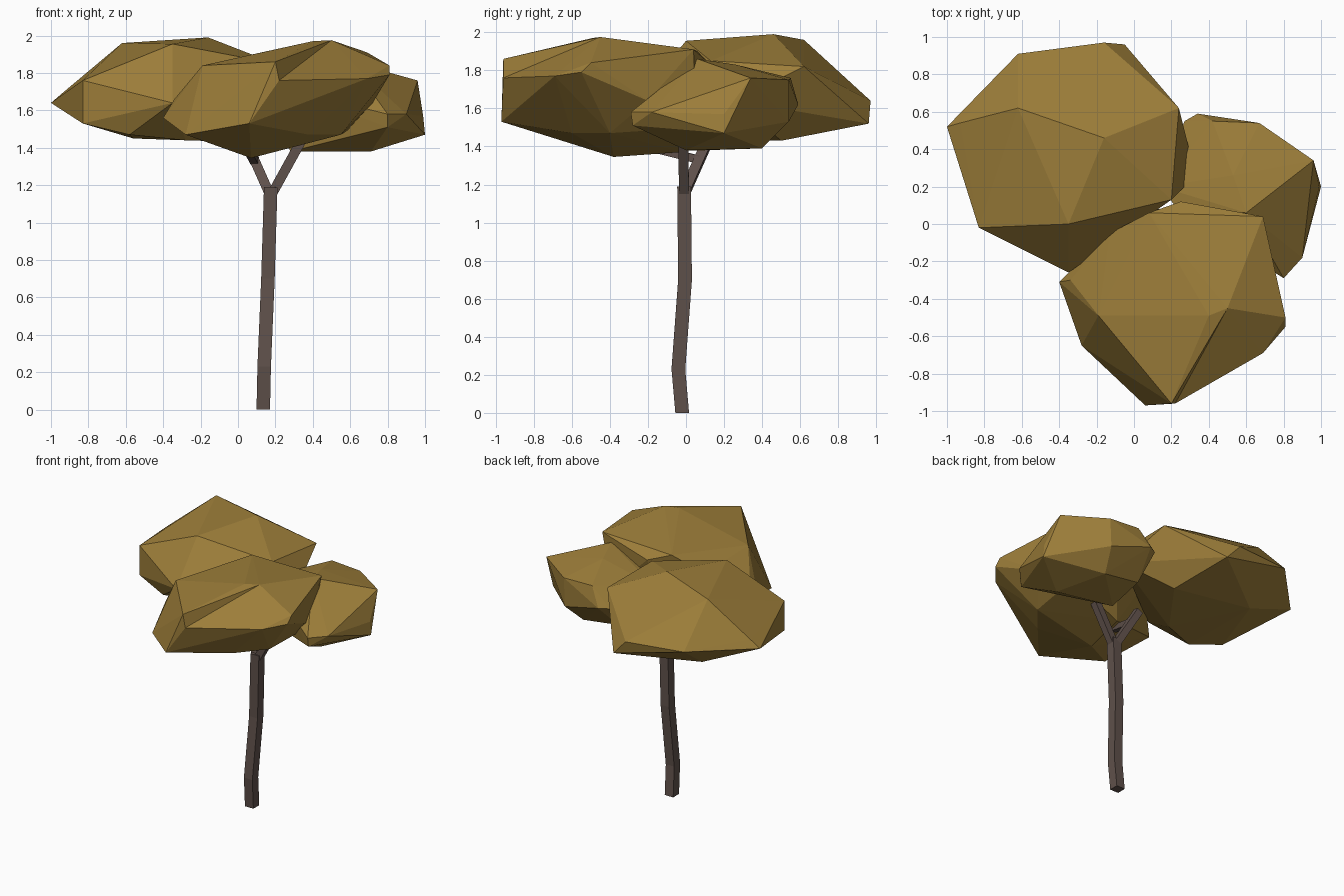
import bpy, bmesh, math
from mathutils import Vector

if "Cube" in bpy.data.objects:
    bpy.data.objects.remove(bpy.data.objects["Cube"])


def material(name, rgb):
    m = bpy.data.materials.new(name)
    m.diffuse_color = (*rgb, 1)
    m.use_nodes = True
    m.node_tree.nodes["Principled BSDF"].inputs["Base Color"].default_value = m.diffuse_color
    return m


LEAF = material("ochre_leaves", (0.34, 0.21, 0.042))
BARK = material("brown_bark", (0.115, 0.082, 0.07))


def finish(bm, name, mat):
    bmesh.ops.recalc_face_normals(bm, faces=bm.faces)
    me = bpy.data.meshes.new(name)
    bm.to_mesh(me)
    bm.free()
    me.materials.append(mat)
    ob = bpy.data.objects.new(name, me)
    bpy.context.collection.objects.link(ob)
    return ob


def clump(name, points):
    """Faceted leaf mass wrapped around a few corner points."""
    bm = bmesh.new()
    for p in points:
        bm.verts.new(p)
    r = bmesh.ops.convex_hull(bm, input=bm.verts)
    loose = {g for g in r["geom_interior"] + r["geom_unused"]
             if isinstance(g, bmesh.types.BMVert)}
    bmesh.ops.delete(bm, geom=list(loose), context='VERTS')
    return finish(bm, name, LEAF)


def limb(name, path, radius, sides=4):
    """Square tube along a path."""
    bm = bmesh.new()
    pts = [Vector(p) for p in path]
    rings = []
    for i, p in enumerate(pts):
        d = (pts[min(i + 1, len(pts) - 1)] - pts[max(i - 1, 0)]).normalized()
        if i == 0 and name == "trunk":
            d = Vector((0, 0, 1))
        ref = Vector((0, 1, 0)) if abs(d.y) < 0.9 else Vector((0, 0, 1))
        u = ref.cross(d).normalized()
        v = d.cross(u)
        ring = []
        for k in range(sides):
            a = 2 * math.pi * (k + 0.5) / sides
            ring.append(bm.verts.new(p + (u * math.cos(a) + v * math.sin(a)) * radius))
        rings.append(ring)
    for a, b in zip(rings, rings[1:]):
        for k in range(sides):
            n = (k + 1) % sides
            bm.faces.new((a[k], a[n], b[n], b[k]))
    bm.faces.new(rings[0])
    bm.faces.new(rings[-1])
    finish(bm, name, BARK)


# Trunk and forks
limb("trunk", [(0.135, -0.02, 0), (0.14, -0.04, 0.23), (0.16, -0.005, 0.7),
               (0.175, -0.01, 1.19)], 0.051)
limb("right_branch", [(0.18, -0.01, 1.15), (0.34, -0.015, 1.44)], 0.037)
limb("back_branch", [(0.17, -0.01, 1.15), (0.05, 0.11, 1.42)], 0.037)
limb("front_branch", [(0.09, 0.07, 1.33), (0.06, -0.15, 1.385)], 0.03)

# Leaf clumps
canopy = clump("canopy", [
    (-0.16, 0.46, 1.99), (-0.62, 0.62, 1.96), (-0.35, 0.0, 1.955),
    (-0.83, -0.02, 1.76), (-1.0, 0.52, 1.64), (-0.93, 0.54, 1.7),
    (-0.62, 0.91, 1.66), (-0.16, 0.97, 1.64), (-0.05, 0.96, 1.52),
    (0.24, 0.62, 1.82), (0.33, 0.26, 1.64), (0.2, 0.13, 1.85),
    (-0.83, -0.02, 1.53), (-0.58, -0.09, 1.47), (-0.35, -0.26, 1.64),
    (-0.56, 0.6, 1.45), (0.05, 0.5, 1.43), (-0.28, 0.05, 1.44)])

SHARED = [(0.08, 0.06, 1.9), (-0.19, -0.49, 1.84), (0.22, -0.96, 1.76),
          (0.06, -0.97, 1.53), (-0.28, -0.65, 1.47), (0.5, -0.45, 1.975)]
front = clump("front_leaves", SHARED + [
    (0.42, -0.47, 1.93), (0.69, 0.04, 1.91), (-0.13, -0.05, 1.77),
    (0.25, 0.12, 1.84), (-0.4, -0.31, 1.56), (-0.34, -0.3, 1.66),
    (0.81, -0.5, 1.84), (0.81, -0.55, 1.79), (0.69, -0.69, 1.77),
    (0.38, -0.6, 1.47), (0.55, -0.4, 1.47), (0.72, -0.2, 1.64),
    (0.07, -0.38, 1.345), (0.13, -0.03, 1.37), (0.6, 0.05, 1.5)])
ridge = clump("front_leaf_ridge", SHARED + [
    (0.4, -0.49, 1.97), (0.2, -0.96, 1.86), (0.42, -0.45, 1.85)])

right = clump("right_leaves", [
    (0.53, 0.26, 1.83), (0.6, 0.06, 1.86), (0.24, 0.07, 1.72),
    (0.67, 0.54, 1.75), (0.96, 0.34, 1.76), (0.99, 0.2, 1.57),
    (1.0, 0.2, 1.47), (0.9, -0.18, 1.58), (0.8, -0.29, 1.58),
    (0.8, -0.28, 1.51), (0.42, 0.55, 1.76), (0.34, 0.59, 1.62),
    (0.27, 0.55, 1.62), (0.66, 0.54, 1.53), (0.71, 0.0, 1.38),
    (0.6, 0.4, 1.39), (0.28, 0.1, 1.38), (0.3, 0.4, 1.43),
    (0.14, 0.2, 1.7)])

# Merge the clumps into one outer shell
bpy.context.view_layer.objects.active = canopy
for part in (front, ridge, right):
    m = canopy.modifiers.new("merge", 'BOOLEAN')
    m.operation, m.solver, m.object = 'UNION', 'EXACT', part
    bpy.ops.object.modifier_apply(modifier=m.name)
    bpy.data.objects.remove(part)
